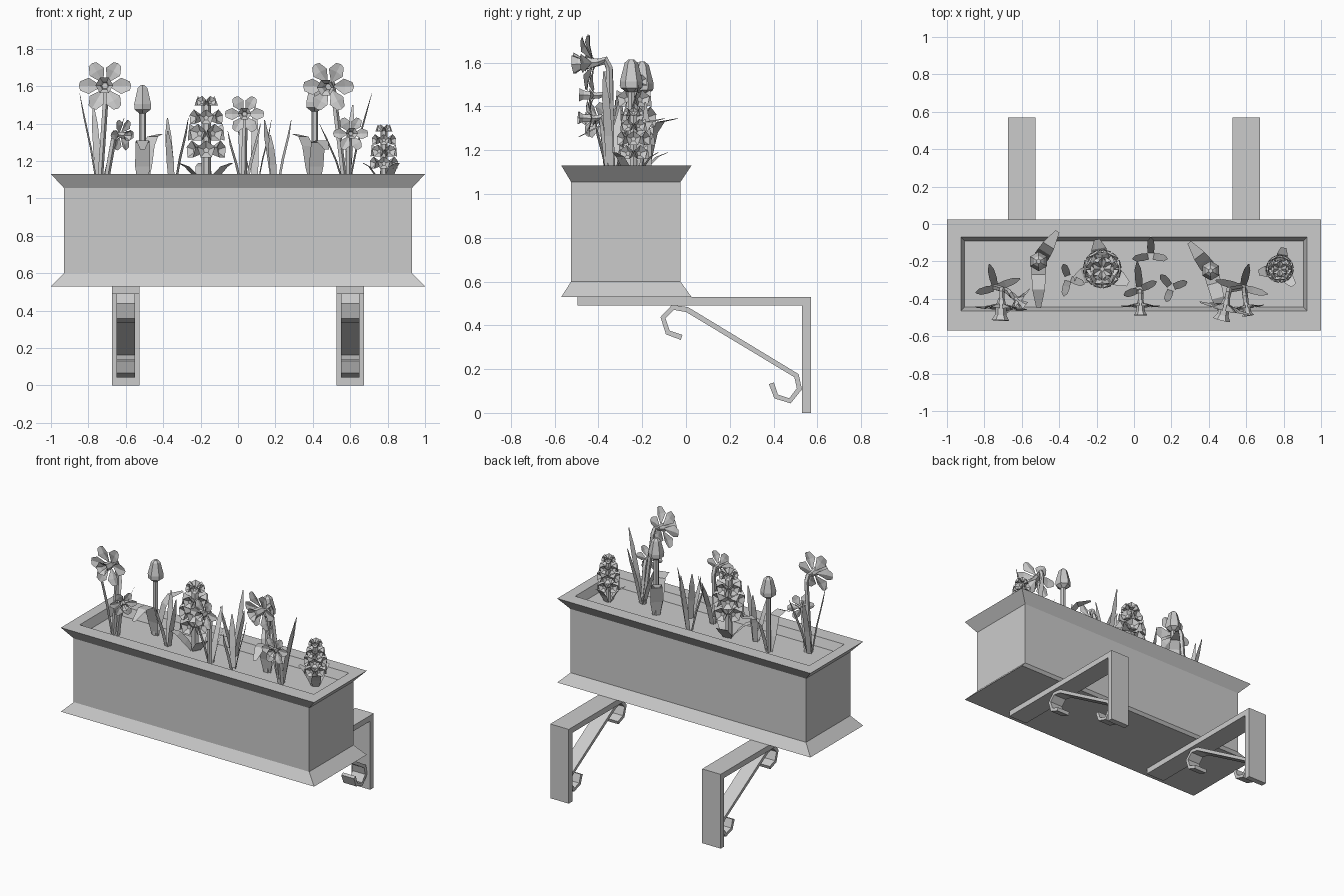
import bpy, bmesh
from math import cos, sin, pi, radians
from mathutils import Vector as V

if "Cube" in bpy.data.objects:
    bpy.data.objects.remove(bpy.data.objects["Cube"])

parts = {}
SOIL = 1.07


def bm_of(name):
    return parts.setdefault(name, bmesh.new())


def loft(name, rings, closed=True, caps=True):
    """Skin a list of point rings."""
    bm = bm_of(name)
    vs = [[bm.verts.new(p) for p in r] for r in rings]
    n = len(vs[0])
    for a, b in zip(vs, vs[1:]):
        for i in range(n if closed else n - 1):
            j = (i + 1) % n
            bm.faces.new((a[i], a[j], b[j], b[i]))
    if caps and closed:
        bm.faces.new(vs[0][::-1])
        bm.faces.new(vs[-1])


def rect(hx, y0, y1, z):
    return [(-hx, y0, z), (hx, y0, z), (hx, y1, z), (-hx, y1, z)]


def gon(n, r=1, turn=0):
    return [(r * cos(2 * pi * i / n + turn), r * sin(2 * pi * i / n + turn)) for i in range(n)]


def sweep(name, path, section):
    """Sweep a flat section along a path, keeping its width near the x axis."""
    path = [V(p) for p in path]
    rings = []
    for i, p in enumerate(path):
        t = V()
        if i:
            t += (p - path[i - 1]).normalized()
        if i < len(path) - 1:
            t += (path[i + 1] - p).normalized()
        t.normalize()
        s = (V((1, 0, 0)) - t * t.x).normalized()
        u = t.cross(s)
        rings.append([p + s * a + u * b for a, b in section])
    loft(name, rings)


def revolve(name, base, d, profile, n, turn=0):
    """Faceted body of (radius, height) steps along direction d."""
    q = V(d).to_track_quat('Z', 'Y')
    loft(name, [[V(base) + q @ V((x, y, h)) for x, y in gon(n, r, turn)] for r, h in profile])


def leaf(name, x, y, angle, prof, widths):
    """Strip leaf: prof gives (reach, z), widths gives half widths."""
    o, s = V((cos(radians(angle)), sin(radians(angle)), 0)), V((-sin(radians(angle)), cos(radians(angle)), 0))
    loft(name, [[V((x, y, z)) + o * r - s * w, V((x, y, z)) + o * r + s * w]
                for (r, z), w in zip(prof, widths)], closed=False)


def blade(name, x, y, angle, reach, top, w=.02):
    h = top - SOIL
    leaf(name, x, y, angle, [(.015, SOIL), (.02 + reach * .25, SOIL + h * .4),
                             (.02 + reach * .6, SOIL + h * .75), (reach, top)],
         (w * .8, w, w * .85, w * .15))


def daffodil(name, c, d, r, base):
    c, d = V(c), V(d).normalized()
    q = d.to_track_quat('Z', 'Y')
    bm = bm_of(name + "_petals")
    for k in range(6):
        a = k * pi / 3
        ca, sa = cos(a), sin(a)
        def pt(u, v, h):
            return bm.verts.new(c + q @ V((u * ca - v * sa, u * sa + v * ca, h)) * r)
        root, tip = pt(.12, 0, 0), pt(1.0, 0, .16)
        ridge = pt(.65, 0, .14)
        for s in (1, -1):
            side, end = pt(.62, .31 * s, .22), pt(.95, .17 * s, .2)
            f = [root, side, ridge], [ridge, side, end, tip]
            for g in f:
                bm.faces.new(g if s < 0 else g[::-1])
    # trumpet
    revolve(name + "_trumpet", c, d, [(.12 * r, -.2 * r), (.2 * r, .1 * r), (.22 * r, .45 * r),
                                      (.34 * r, .65 * r), (.18 * r, .5 * r), (.12 * r, .2 * r)], 6)
    # stem bending over into the flower
    b, back = V((base[0], base[1], SOIL)), c - d * .15 * r
    e = c - d * .55 * r
    top = V((e.x, e.y, e.z - .03))
    sweep(name + "_stem", [b, b.lerp(top, .6), top, e.lerp(back, .3) + V((0, 0, .008)), back], gon(5, .016))


def tulip(name, x, y, top, front, back):
    sweep(name + "_stem", [(x, y, SOIL), (x, y, top - .14)], gon(6, .018))
    revolve(name + "_bud", (x, y, top), (0, 0, 1),
            [(.02, -.15), (.05, -.13), (.052, -.10), (.03, -.015), (.012, 0)], 6, pi / 6)
    w = (.025, .04, .038, .034, .012)
    leaf(name + "_leaves", x, y, front, [(.01, SOIL), (.03, 1.17), (.07, 1.30), (.15, 1.31), (.25, 1.26)], w)
    leaf(name + "_leaves", x, y, back, [(.01, SOIL), (.03, 1.17), (.06, 1.28), (.10, 1.33), (.19, 1.345)], w)


def hyacinth(name, x, y, z, s, leaf_angles):
    sweep(name + "_stem", [(x, y, SOIL), (x, y, z + .31 * s)], gon(6, .025 * s))
    for k, (h, k_size) in enumerate([(.05, 1), (.14, 1), (.225, .85), (.30, .6)]):
        for i in range(6):
            a = (i + .5 * (k % 2)) * pi / 3 - pi / 2
            d = V((cos(a), sin(a), .1 + .25 * (k == 3)))
            m = s * k_size
            revolve(name + "_florets", V((x, y, z + h * s)) + d * .02 * m, d,
                    [(.012 * m, 0), (.028 * m, .03 * m), (.05 * m, .075 * m),
                     (.016 * m, .05 * m)], 5, pi / 2)
    for a in leaf_angles:
        leaf(name + "_leaves", x, y, a, [(.02, SOIL), (.06 * s, 1.12), (.11 * s, 1.17), (.16 * s, 1.19)],
             (.03 * s, .045 * s, .04 * s, .015))


# planter box with flared base and rim, open down to the soil
loft("planter_box", [rect(1, -.57, .025, .53), rect(.93, -.525, -.025, .6), rect(.93, -.525, -.025, 1.055),
                     rect(1, -.57, .025, 1.13), rect(.925, -.465, -.07, 1.13), rect(.905, -.445, -.09, SOIL)])

# wall brackets with scrolls
L = [(-.495, .53), (-.495, .49), (.53, .49), (.53, 0), (.57, 0), (.57, .53)]
scroll = [(-.02, .345), (-.083, .367), (-.105, .435), (-.06, .482), (.005, .472),
          (.505, .17), (.518, .11), (.475, .055), (.412, .075), (.39, .135)]
for side, x in (("left", -.6), ("right", .6)):
    loft(side + "_bracket", [[(x + dx, y, z) for y, z in L] for dx in (-.073, .073)])
    sweep(side + "_bracket_scroll", [(x, y, z) for y, z in scroll],
          [(-.05, -.012), (.05, -.012), (.05, .012), (-.05, .012)])

# daffodils
daffodil("left_daffodil", (-.71, -.425, 1.6), (-.05, -1, .05), .14, (-.74, -.34))
daffodil("left_small_daffodil", (-.63, -.4, 1.34), (.75, -.7, -.1), .09, (-.71, -.34))
daffodil("right_daffodil", (.49, -.425, 1.6), (-.25, -1, -.1), .14, (.57, -.34))
daffodil("right_small_daffodil", (.6, -.43, 1.345), (.15, -1, .05), .095, (.59, -.35))
daffodil("middle_daffodil", (.035, -.42, 1.45), (0, -1, .05), .105, (.03, -.36))
for n, x, y, blades in [
        ("left_daffodil", -.74, -.34, [(105, .13, 1.5), (20, .14, 1.43), (195, .11, 1.56)]),
        ("right_daffodil", .58, -.34, [(75, .13, 1.5), (165, .15, 1.4), (-15, .14, 1.56)]),
        ("middle_daffodil", .03, -.35, [(95, .15, 1.42), (25, .1, 1.4), (200, .09, 1.36)]),
        ("left_grass", -.35, -.29, [(110, .08, 1.43), (-20, .09, 1.43), (-105, .1, 1.36)]),
        ("back_grass", .09, -.17, [(90, .1, 1.5), (-10, .09, 1.42), (190, .1, 1.4)]),
        ("right_grass", .2, -.34, [(130, .09, 1.42), (20, .09, 1.42), (-110, .08, 1.34)])]:
    for a, reach, top in blades:
        blade(n + "_blades", x, y, a, reach, top)

# tulips and hyacinths
tulip("left_tulip", -.51, -.2, 1.605, -90, 58)
tulip("right_tulip", .41, -.25, 1.615, -75, 127)
hyacinth("left_hyacinth", -.17, -.24, 1.2, 1, (-30, 100, 200))
hyacinth("right_hyacinth", .78, -.24, 1.145, .72, (-50, 80, 190))

# turn every part into an object
for name, bm in parts.items():
    if not name.endswith(("_leaves", "_blades", "_petals")):
        bmesh.ops.recalc_face_normals(bm, faces=bm.faces)
    me = bpy.data.meshes.new(name)
    bm.to_mesh(me)
    bm.free()
    bpy.context.collection.objects.link(bpy.data.objects.new(name, me))
